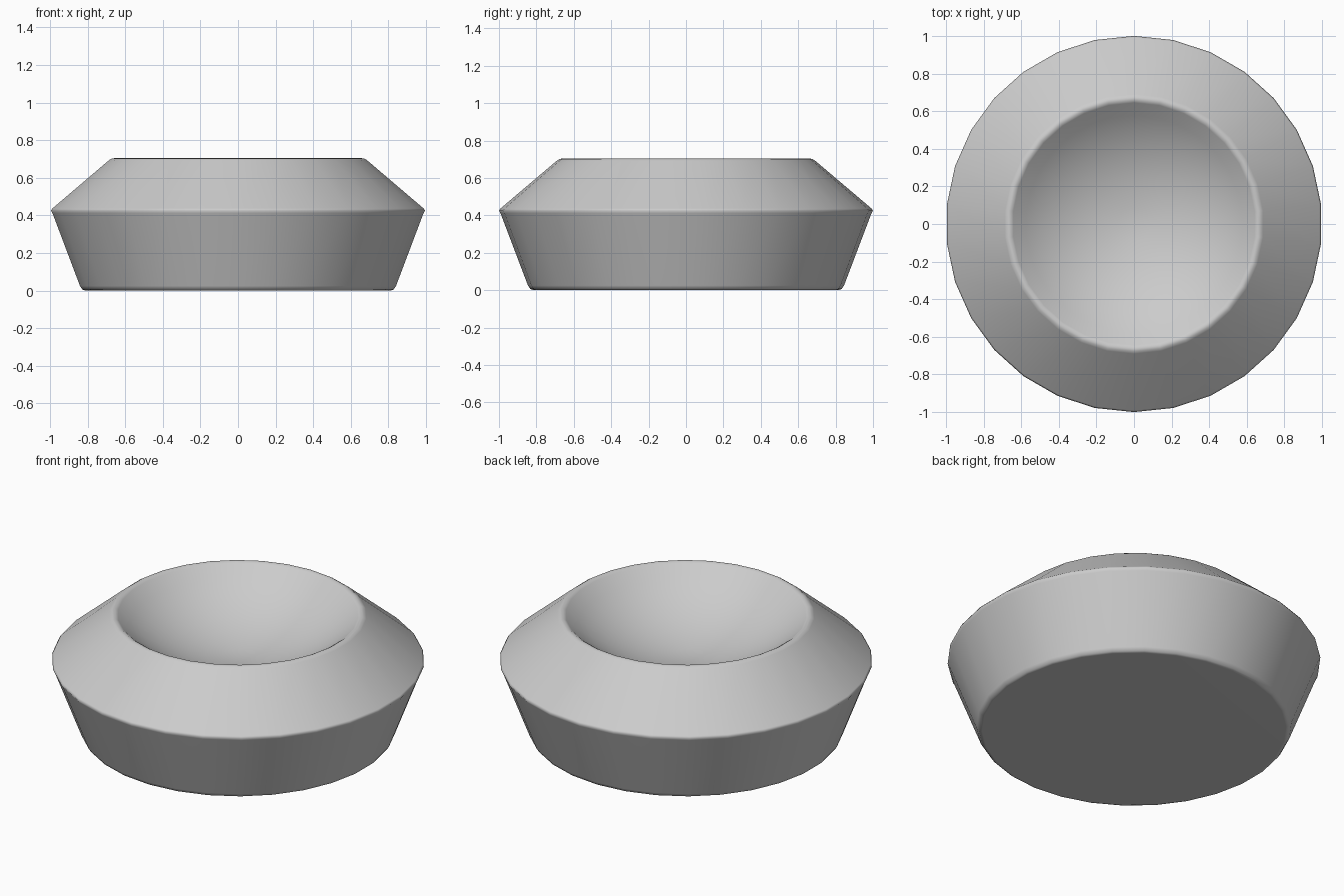
import bpy, bmesh, math

if "Cube" in bpy.data.objects:
    bpy.data.objects.remove(bpy.data.objects["Cube"])

SIDES = 30
RIM_R, RIM_Z, DEPTH = 0.645, 0.695, 0.25

# Outer wall: base, rounded foot, flared side, waist edge, sloping shoulder, rounded rim
profile = [(0, 0), (0.815, 0), (0.832, 0.006), (0.845, 0.025),
           (0.992, 0.412), (1.0, 0.425), (0.992, 0.437),
           (0.69, 0.693), (0.676, 0.702), (0.66, 0.704), (RIM_R, RIM_Z)]

# Spherical hollow from the rim down to the centre
R = (RIM_R ** 2 + DEPTH ** 2) / (2 * DEPTH)
edge = math.asin(RIM_R / R)
for i in range(1, 9):
    a = edge * (1 - i / 8)
    profile.append((R * math.sin(a), RIM_Z - DEPTH + R * (1 - math.cos(a))))
profile[-1] = (0, RIM_Z - DEPTH)

# Lathe the profile around z
bm = bmesh.new()
start = math.pi / 2
verts = [bm.verts.new((r * math.cos(start), r * math.sin(start), z)) for r, z in profile]
edges = [bm.edges.new(p) for p in zip(verts, verts[1:])]
bmesh.ops.spin(bm, geom=verts + edges, cent=(0, 0, 0), axis=(0, 0, 1),
               angle=2 * math.pi, steps=SIDES, use_merge=True)
bmesh.ops.remove_doubles(bm, verts=bm.verts, dist=1e-4)
bmesh.ops.recalc_face_normals(bm, faces=bm.faces)

mesh = bpy.data.meshes.new("bowl")
bm.to_mesh(mesh)
bm.free()
bowl = bpy.data.objects.new("bowl", mesh)
bpy.context.collection.objects.link(bowl)

# Smooth shading with weighted normals so the narrow bevels read as soft edges
for p in mesh.polygons:
    p.use_smooth = True
wn = bowl.modifiers.new("weighted_normals", 'WEIGHTED_NORMAL')
wn.keep_sharp = True
